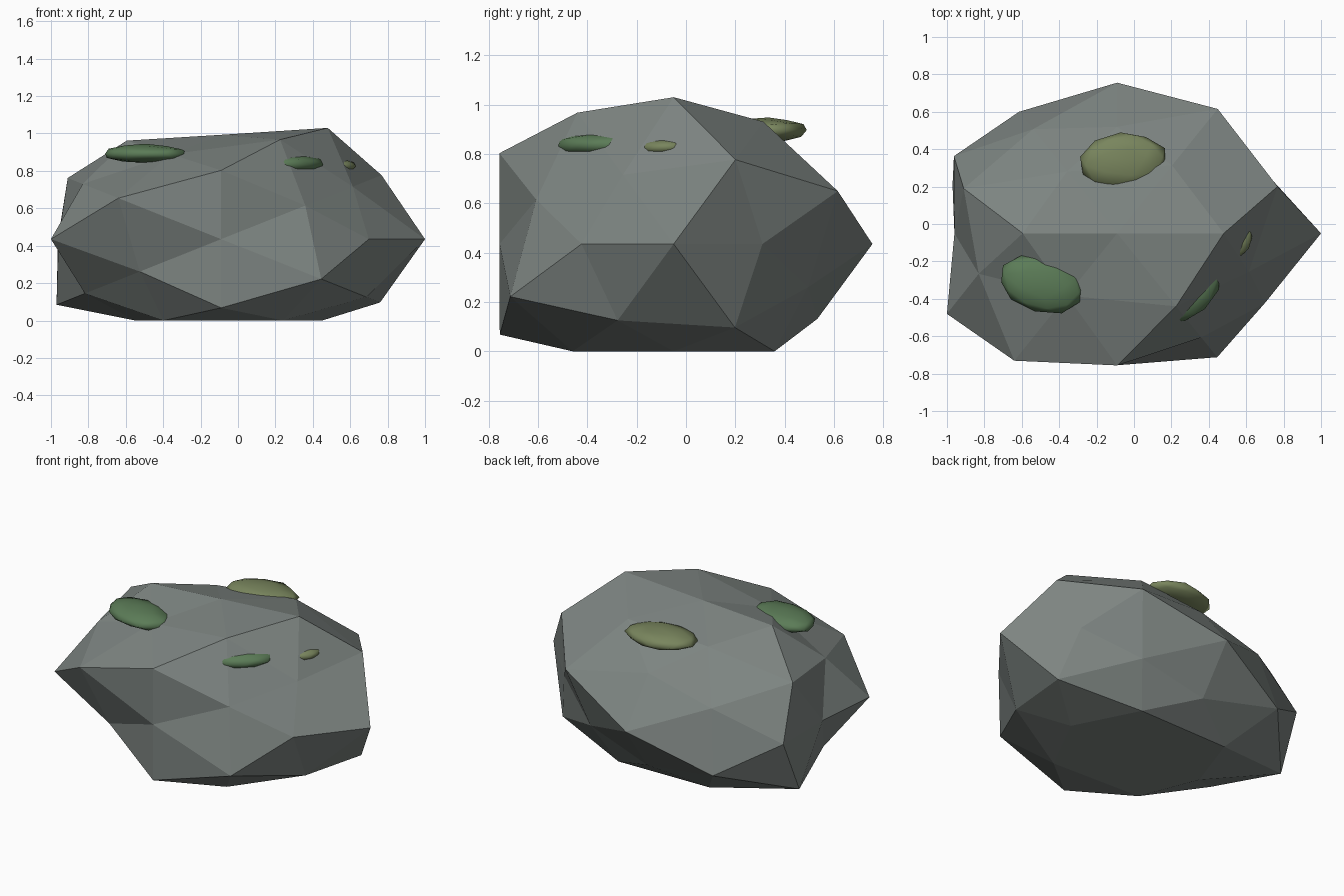
import bpy, bmesh, math
from mathutils import Vector, noise

if "Cube" in bpy.data.objects:
    bpy.data.objects.remove(bpy.data.objects["Cube"])

S = (1, -1)


def material(name, rgb):
    m = bpy.data.materials.new(name)
    m.diffuse_color = (*rgb, 1)
    m.use_nodes = True
    m.node_tree.nodes["Principled BSDF"].inputs["Base Color"].default_value = m.diffuse_color
    return m


def add_object(name, bm, mat, smooth=False):
    bmesh.ops.recalc_face_normals(bm, faces=bm.faces)
    for f in bm.faces:
        f.smooth = smooth
    me = bpy.data.meshes.new(name)
    bm.to_mesh(me)
    bm.free()
    me.materials.append(mat)
    ob = bpy.data.objects.new(name, me)
    bpy.context.collection.objects.link(ob)
    return ob


# Boulder: 42 geodesic directions, each pushed in or out by one radius
octants = [(a, b, c) for a in S for b in S for c in S]
quads = [(a, b) for a in S for b in S]
P, Q = 0.5257, 0.8507
groups = [
    ([(a * P, 0, b * Q) for a, b in quads], (1.084, 1.027, .96, .875)),
    ([(0, a * Q, b * P) for a, b in quads], (.875, .895, 1.085, 1.083)),
    ([(a * Q, b * P, 0) for a, b in quads], (.895, .928, 1.026, 1.07)),
    ([(1, 0, 0), (-1, 0, 0), (0, 1, 0), (0, -1, 0), (0, 0, 1), (0, 0, -1)],
     (1.09, .87, 1.053, .922, .865, .9)),
    ([(a * .309, b * .5, c * .809) for a, b, c in octants],
     (.95, 1.07, 1.02, 1.07, .865, 1.04, .87, 1.0)),
    ([(a * .809, b * .309, c * .5) for a, b, c in octants],
     (1.06, 1.05, .87, .96, 1.014, 1.088, .915, .90)),
    ([(a * .5, b * .809, c * .309) for a, b, c in octants],
     (1.075, .88, .90, 1.07, .90, 1.05, 1.10, .87)),
]
bm = bmesh.new()
radius = []
for dirs, radii in groups:
    for d, r in zip(dirs, radii):
        bm.verts.new(Vector(d).normalized())
        radius.append(r)
rock_verts = list(bm.verts)
bmesh.ops.convex_hull(bm, input=rock_verts)
bmesh.ops.recalc_face_normals(bm, faces=bm.faces)
# squash the ball and flatten the underside on the ground
for v, r in zip(rock_verts, radius):
    v.co = Vector((-.09 + v.co.x * r, -.05 + v.co.y * r * .765,
                   max(0, .435 + v.co.z * r * .645)))
add_object("boulder", bm, material("stone", (.205, .232, .22)))


# Moss: flattened, slightly lumpy cushions
dark = material("dark_moss", (.105, .20, .095))
light = material("light_moss", (.19, .235, .11))


def moss(name, center, size, angle, mat, seed):
    b = bmesh.new()
    bmesh.ops.create_icosphere(b, subdivisions=2, radius=1)
    ca, sa = math.cos(math.radians(angle)), math.sin(math.radians(angle))
    for v in b.verts:
        k = 1 + .12 * noise.noise(v.co * 1.7 + Vector((seed, seed * .37, 0)))
        x, y, z = (v.co[i] * k * size[i] for i in range(3))
        v.co = Vector(center) + Vector((x * ca - y * sa, x * sa + y * ca, z))
    add_object(name, b, mat, True)


moss("moss_left", (-.495, -.32, .892), (.235, .15, .05), -14, dark, 1.3)
moss("moss_back", (-.055, .335, .897), (.235, .152, .052), 6, light, 4.6)
moss("moss_front", (.280, -.352, .836), (.212, .145, .05), 44, dark, 7.2)
moss("moss_right", (.543, -.092, .826), (.106, .08, .033), 60, light, 9.4)
